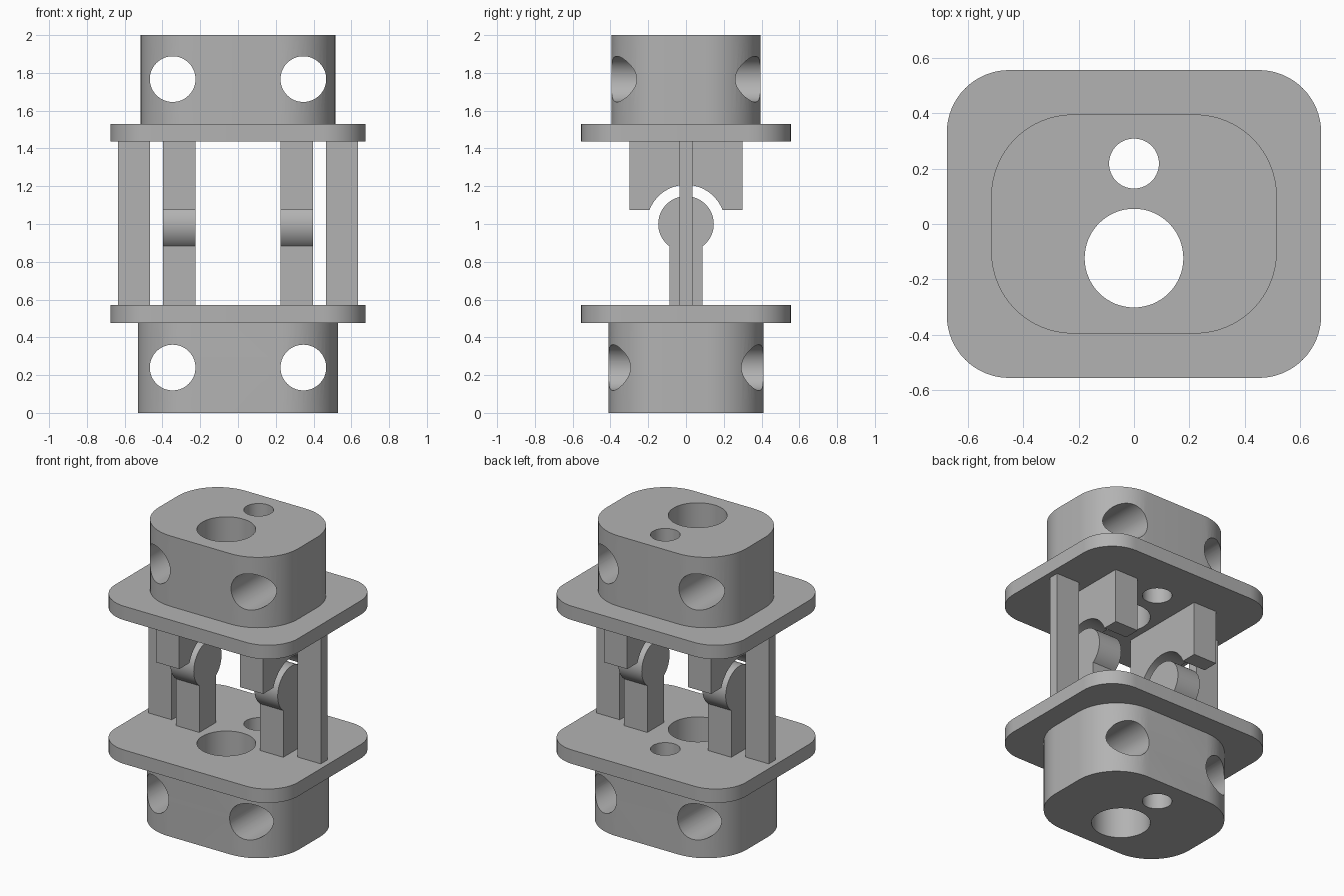
import bpy
import bmesh
from math import asin, cos, sin, pi, sqrt
from mathutils import Vector

cube = bpy.data.objects.get("Cube")
if cube:
    bpy.data.objects.remove(cube)

grey = bpy.data.materials.new("plain grey")
grey.use_nodes = True
colour = (0.45, 0.45, 0.45, 1)
grey.diffuse_color = colour
grey.node_tree.nodes["Principled BSDF"].inputs["Base Color"].default_value = colour

# Maps profile (u, v) and depth d to x, y, z for each extrusion axis
AXES = {
    "x": lambda u, v, d: Vector((d, u, v)),
    "y": lambda u, v, d: Vector((u, d, v)),
    "z": lambda u, v, d: Vector((u, v, d)),
}


def prism(name, profile, axis, start, end):
    """Extrude a closed profile along an axis."""
    bm = bmesh.new()
    base = bm.faces.new([bm.verts.new(AXES[axis](u, v, start)) for u, v in profile])
    new = bmesh.ops.extrude_face_region(bm, geom=[base], use_keep_orig=True)["geom"]
    shift = AXES[axis](0, 0, end - start)
    bmesh.ops.translate(bm, vec=shift, verts=[g for g in new if isinstance(g, bmesh.types.BMVert)])
    bmesh.ops.recalc_face_normals(bm, faces=bm.faces)
    mesh = bpy.data.meshes.new(name)
    bm.to_mesh(mesh)
    bm.free()
    mesh.materials.append(grey)
    obj = bpy.data.objects.new(name, mesh)
    bpy.context.collection.objects.link(obj)
    return obj


def arc(u, v, radius, a, b, steps=16):
    angles = [a + (b - a) * i / steps for i in range(steps + 1)]
    return [(u + radius * cos(t), v + radius * sin(t)) for t in angles]


def circle(u, v, radius):
    return arc(u, v, radius, 0, 2 * pi, 64)[:-1]


def rectangle(u, v0, v1):
    return [(-u, v0), (u, v0), (u, v1), (-u, v1)]


def rounded(half_x, half_y, radius):
    cx, cy = half_x - radius, half_y - radius
    corners = [(cx, cy), (-cx, cy), (-cx, -cy), (cx, -cy)]
    return [p for i, (x, y) in enumerate(corners)
            for p in arc(x, y, radius, i * pi / 2, (i + 1) * pi / 2)]


def smooth(obj):
    bpy.ops.object.select_all(action="DESELECT")
    obj.select_set(True)
    bpy.context.view_layer.objects.active = obj
    bpy.ops.object.shade_smooth_by_angle(angle=pi / 6)


def drill(obj, cutters):
    """Cut the holes, then remove the cutters."""
    bpy.context.view_layer.objects.active = obj
    for cutter in cutters:
        cutter.hide_render = True
        mod = obj.modifiers.new("hole", "BOOLEAN")
        mod.operation = "DIFFERENCE"
        mod.solver = "EXACT"
        mod.object = cutter
        bpy.ops.object.modifier_apply(modifier=mod.name)
        bpy.data.objects.remove(cutter)


# Flanges and end blocks: outline, bottom and top heights, cross-hole height
bodies = [
    ("lower_block", rounded(0.53, 0.41, 0.30), 0, 0.477, 0.24),
    ("lower_plate", rounded(0.675, 0.555, 0.225), 0.477, 0.57, None),
    ("upper_plate", rounded(0.675, 0.555, 0.225), 1.437, 1.53, None),
    ("upper_block", rounded(0.515, 0.395, 0.295), 1.53, 2, 1.767),
]
for name, outline, low, high, hole_z in bodies:
    body = prism(name, outline, "z", low, high)
    cutters = [
        prism("large_bore", circle(0, -0.123, 0.178), "z", low - 0.1, high + 0.1),
        prism("small_bore", circle(0, 0.218, 0.09), "z", low - 0.1, high + 0.1),
    ]
    if hole_z:
        cutters += [prism("cross_bore", circle(s * 0.346, hole_z, 0.121), "y", -1, 1)
                    for s in (-1, 1)]
    drill(body, cutters)
    smooth(body)

# Pivot: round head on a straight stem
stem, head, pivot_z = 0.088, 0.147, 1.0
a = asin(stem / head)
pivot = [(-stem, 0.57), (stem, 0.57)] + arc(0, pivot_z, head, a - pi / 2, 1.5 * pi - a, 48)

# Socket: block with a round notch clearing the head
notch, socket_low = 0.207, 1.074
b = asin((socket_low - pivot_z) / notch)
socket = [(0.3, socket_low), (0.3, 1.437), (-0.3, 1.437), (-0.3, socket_low)]
socket += arc(0, pivot_z, notch, pi - b, b, 32)

for side, sign in (("left", 1), ("right", -1)):
    inner, outer = sorted((sign * 0.224, sign * 0.396))
    smooth(prism(side + "_pivot", pivot, "x", inner, outer))
    smooth(prism(side + "_socket", socket, "x", inner, outer))
    inner, outer = sorted((sign * 0.465, sign * 0.636))
    prism(side + "_side_strip", rectangle(0.035, 0.57, 1.437), "x", inner, outer)
